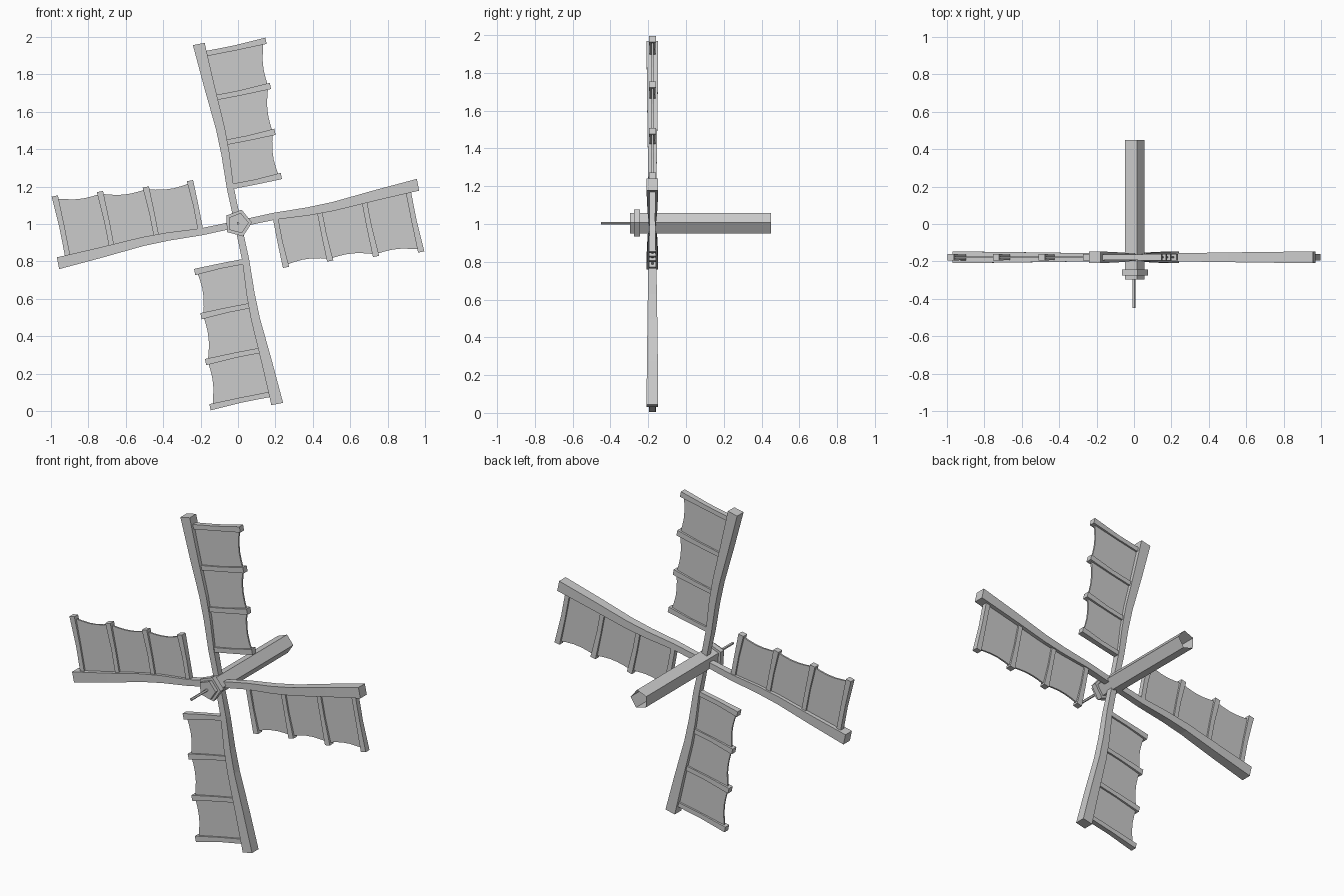
import bpy, bmesh
from math import sin, cos, pi, radians
from mathutils import Vector

if "Cube" in bpy.data.objects:
    bpy.data.objects.remove(bpy.data.objects["Cube"])

PLANE_Y = -0.178           # depth of the sail wheel
CENTRE_Z = 1.0
TILT = radians(12)


def loft(name, rings, cap_start=True, cap_end=True):
    """Skin a list of equal-length point rings."""
    bm = bmesh.new()
    vs = [[bm.verts.new(p) for p in r] for r in rings]
    n = len(rings[0])
    for a, b in zip(vs, vs[1:]):
        for i in range(n):
            j = (i + 1) % n
            bm.faces.new((a[i], a[j], b[j], b[i]))
    if cap_start:
        bm.faces.new(vs[0])
    if cap_end:
        bm.faces.new(vs[-1])
    bmesh.ops.recalc_face_normals(bm, faces=bm.faces)
    mesh = bpy.data.meshes.new(name)
    bm.to_mesh(mesh)
    bm.free()
    return mesh


def place(name, mesh, location=(0, 0, 0), angle=0):
    ob = bpy.data.objects.new(name, mesh)
    ob.location = location
    ob.rotation_euler = (0, -angle, 0)
    bpy.context.collection.objects.link(ob)
    return ob


def pentagon(r, y):
    return [Vector((r * cos(radians(3 + 72 * k)), y, r * sin(radians(3 + 72 * k))))
            for k in range(5)]


def rect(x, z, dx, dy, along_z, y=0):
    """Rectangle across a bar running along z or along x."""
    out = []
    for s, t in ((-1, -1), (1, -1), (1, 1), (-1, 1)):
        if along_z:
            out.append((x + s * dx, y + t * dy, z))
        else:
            out.append((x, y + t * dy, z + s * dx))
    return out


# Blade parts, drawn pointing up with the sail on the +x side
spar = loft("spar", [rect(c, u, w, d, True) for u, c, w, d in (
    (0.00, 0.000, 0.018, 0.018), (0.20, 0.000, 0.019, 0.021),
    (0.38, 0.012, 0.022, 0.024), (0.52, 0.014, 0.024, 0.026),
    (0.75, 0.003, 0.028, 0.029), (0.985, -0.005, 0.032, 0.031))])

RIBS = ((0.203, 0.280), (0.441, 0.296), (0.686, 0.323), (0.927, 0.350))
ribs = [loft("rib", [rect(0.0, u, 0.014, 0.016, False),
                     rect(0.5 * l, u - 0.003, 0.014, 0.015, False),
                     rect(l, u, 0.017, 0.018, False)]) for u, l in RIBS]

# Cloth with a scalloped free edge between the ribs
sail_rings = []
for (u0, l0), (u1, l1) in zip(RIBS, RIBS[1:]):
    for i in range(5):
        t = i / 5
        edge = l0 + (l1 - l0) * t - 0.012 - 0.017 * sin(pi * t)
        u = u0 + (u1 - u0) * t
        sail_rings.append(rect(edge / 2, u, edge / 2, 0.005, True))
sail_rings.append(rect(0.168, RIBS[-1][0], 0.168, 0.005, True))
sail = loft("sail", sail_rings)

# Four blades around the hub
for k in range(4):
    a = TILT - k * pi / 2
    loc = (0, PLANE_Y, CENTRE_Z)
    place(f"spar_{k + 1}", spar, loc, a)
    place(f"sail_{k + 1}", sail, loc, a)
    for i, rib in enumerate(ribs):
        place(f"rib_{k + 1}_{i + 1}", rib, loc, a)

# Five-sided axle, open at the back
hub = (0, 0, 1.004)
place("axle", loft("axle", [pentagon(0.057, -0.297), pentagon(0.057, 0.45)],
                   cap_end=False), hub)
# Collar on the front of the axle
place("collar", loft("collar", [pentagon(0.075, -0.275), pentagon(0.075, -0.243)]), hub)
# Thin spindle
place("spindle", loft("spindle", [pentagon(0.008, -0.45), pentagon(0.008, -0.29)]), hub)
